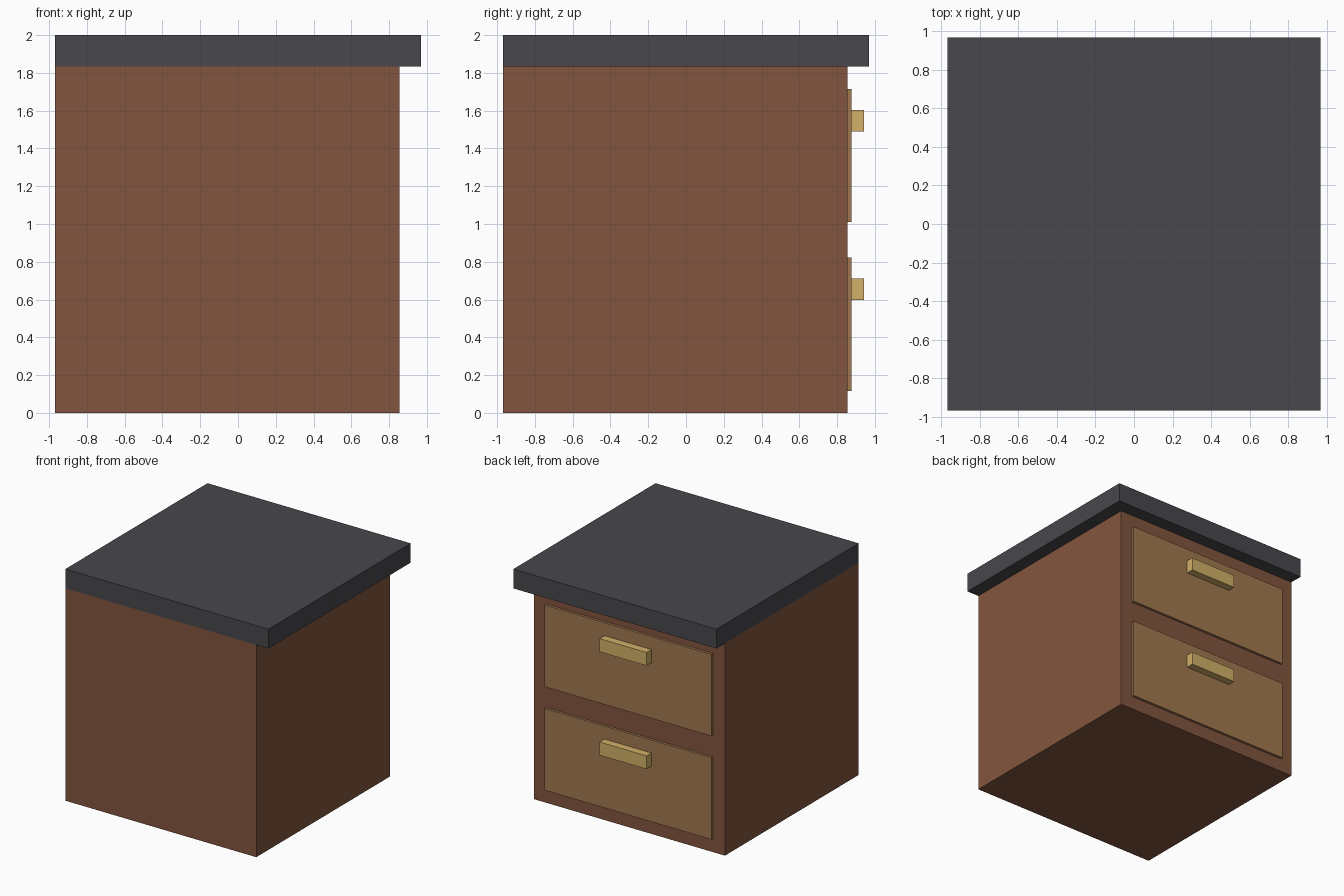
import bpy

if "Cube" in bpy.data.objects:
    bpy.data.objects.remove(bpy.data.objects["Cube"])


def srgb(r, g, b):
    def lin(c):
        c /= 255
        return c / 12.92 if c <= 0.04045 else ((c + 0.055) / 1.055) ** 2.4
    return (lin(r), lin(g), lin(b), 1)


def material(name, rgb):
    m = bpy.data.materials.new(name)
    m.diffuse_color = srgb(*rgb)
    m.use_nodes = True
    m.node_tree.nodes["Principled BSDF"].inputs["Base Color"].default_value = m.diffuse_color
    return m


def box(name, lo, hi, mat):
    bpy.ops.mesh.primitive_cube_add(size=1)
    ob = bpy.context.object
    ob.name = name
    for v in ob.data.vertices:
        v.co = [(a + b) / 2 + c * (b - a) for a, b, c in zip(lo, hi, v.co)]
    ob.data.materials.append(mat)
    return ob


wood = material("brown wood", (130, 85, 62))
panel = material("light wood", (160, 120, 80))
brass = material("brass", (210, 176, 104))
slate = material("dark slate", (72, 71, 76))

# Cabinet body and overhanging worktop
S, F, T = -0.97, 0.854, 1.833
box("cabinet_body", (S, S, 0), (F, F, T), wood)
box("worktop", (S, S, T), (0.97, 0.97, 2), slate)

# Two drawers with bar handles on the +y face
cx = (S + F) / 2
for label, z in (("lower", 0.117), ("upper", 1.01)):
    box(label + "_drawer_front", (cx - 0.798, F - 0.02, z),
        (cx + 0.798, 0.876, z + 0.706), panel)
    box(label + "_drawer_handle", (cx - 0.224, 0.866, z + 0.48),
        (cx + 0.224, 0.942, z + 0.594), brass)
